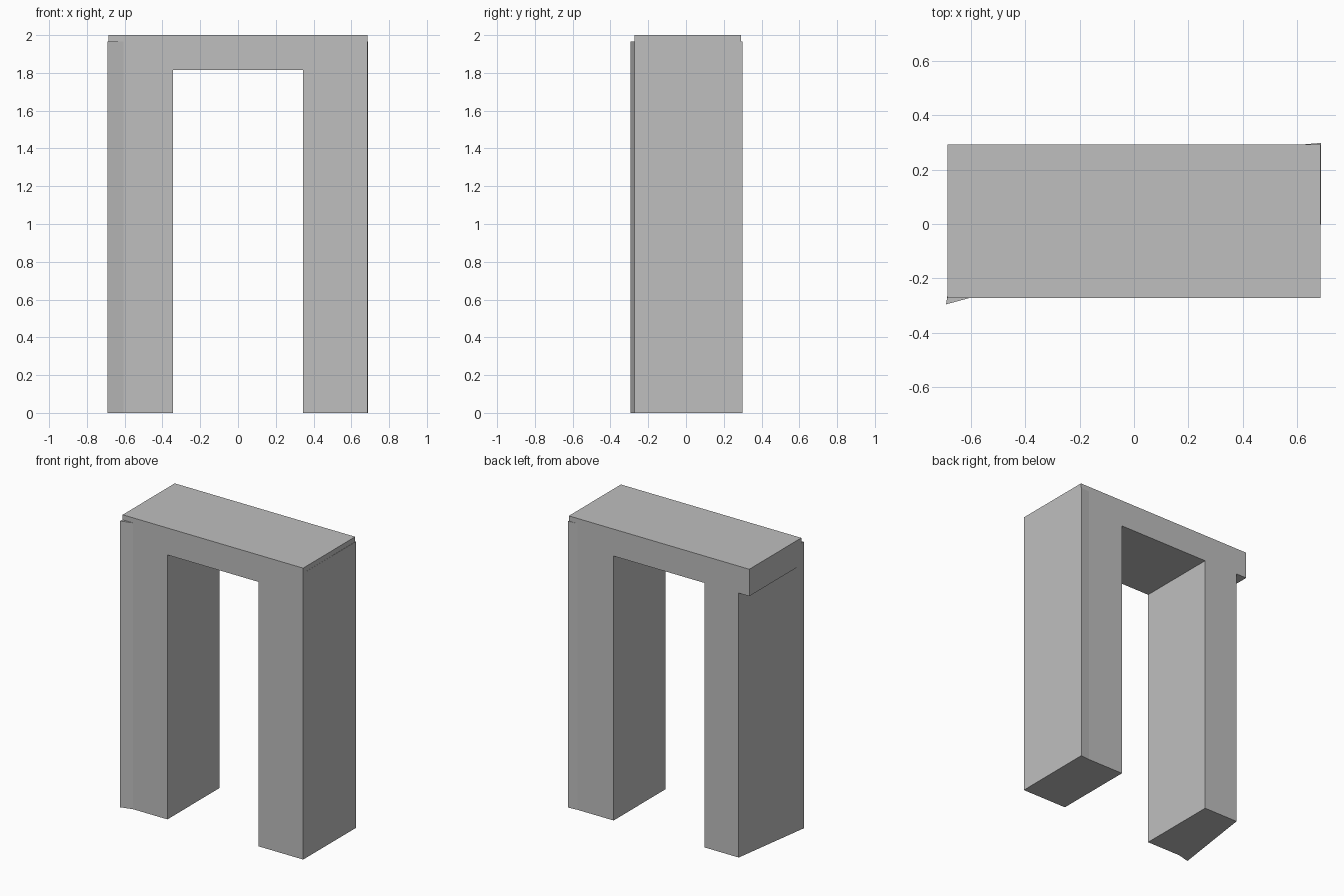
import bpy
import bmesh
from mathutils import Vector

cube = bpy.data.objects.get("Cube")
if cube:
    bpy.data.objects.remove(cube, do_unlink=True)

# Single plain grey
GREY = (0.52, 0.52, 0.52, 1.0)
stone = bpy.data.materials.new("plain_grey")
stone.use_nodes = True
stone.diffuse_color = GREY
stone.node_tree.nodes["Principled BSDF"].inputs["Base Color"].default_value = GREY


def prism(name, outline, sweep):
    """Extrude a flat outline along a vector into a closed solid."""
    bm = bmesh.new()
    face = bm.faces.new([bm.verts.new(p) for p in outline])
    made = bmesh.ops.extrude_face_region(bm, geom=[face], use_keep_orig=True)
    moved = [v for v in made["geom"] if isinstance(v, bmesh.types.BMVert)]
    bmesh.ops.translate(bm, verts=moved, vec=Vector(sweep))
    bmesh.ops.recalc_face_normals(bm, faces=bm.faces)
    mesh = bpy.data.meshes.new(name)
    bm.to_mesh(mesh)
    bm.free()
    mesh.materials.append(stone)
    obj = bpy.data.objects.new(name, mesh)
    bpy.context.collection.objects.link(obj)
    return obj


FRONT, BACK = -0.272, 0.292
SIDE, INNER, NECK = 0.685, 0.345, -0.605
TOP, SOFFIT, LEG_TOP = 2.0, 1.815, 1.965

# Arch: lintel and both legs, with the lintel overhanging one leg
arch = [(-SIDE, TOP), (-SIDE, SOFFIT), (NECK, SOFFIT), (NECK, 0),
        (-INNER, 0), (-INNER, SOFFIT), (INNER, SOFFIT), (INNER, 0),
        (SIDE, 0), (SIDE, TOP)]
prism("arch_frame", [(x, FRONT, z) for x, z in arch], (0, BACK - FRONT, 0))

# Slanted outer face of the narrow leg, flaring past the front
flare = [(NECK, BACK), (-0.69, -0.295), (NECK, FRONT)]
prism("right_leg_flare", [(x, y, 0) for x, y in flare], (0, 0, LEG_TOP))

# Slight swelling at the outer back corner of the other leg
swell = [(SIDE, FRONT), (SIDE + 0.002, 0.298), (0.62, BACK), (SIDE - 0.01, 0.28)]
prism("left_leg_swell", [(x, y, 0) for x, y in swell], (0, 0, LEG_TOP))
